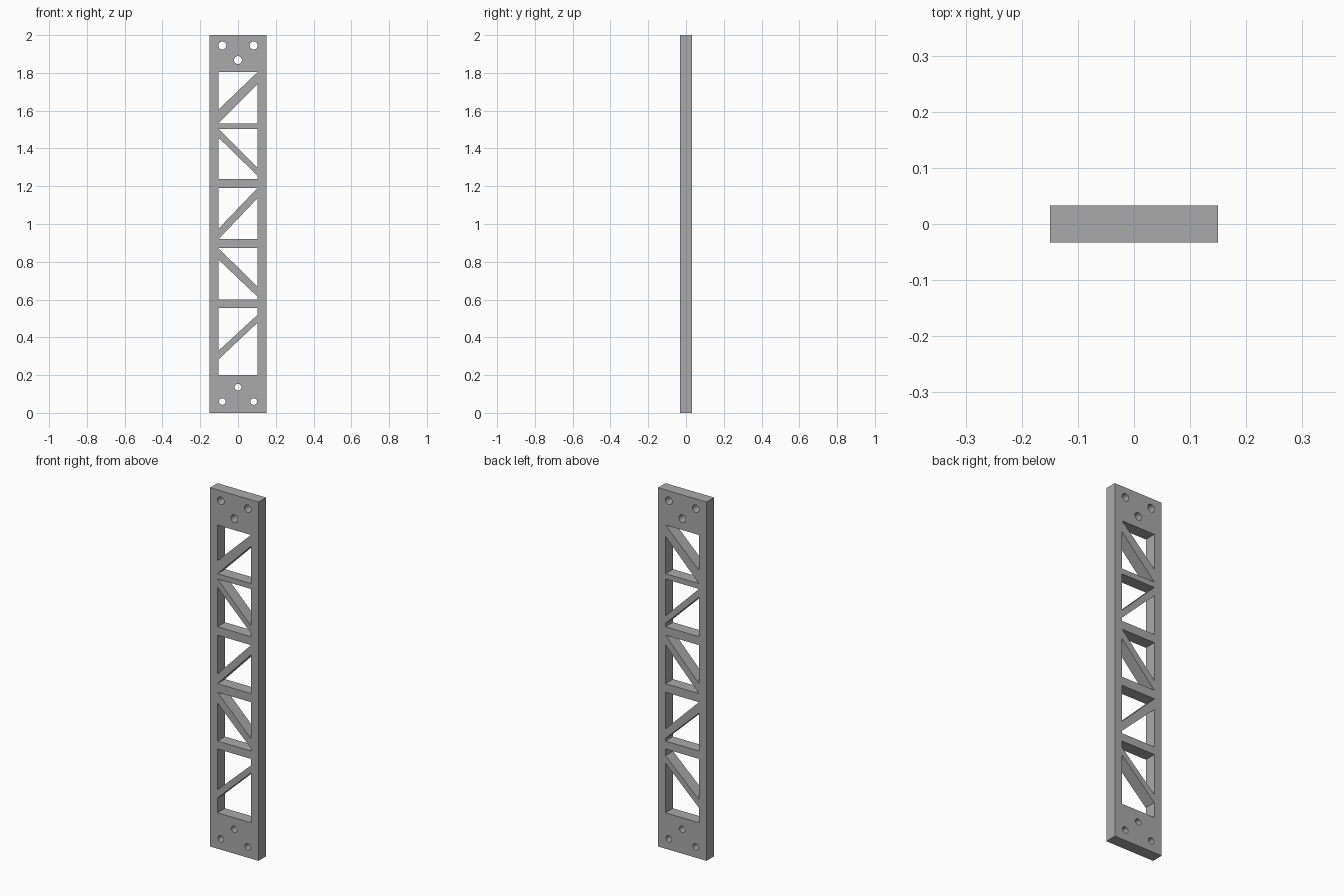
import bpy
import bmesh
from math import sin, cos, pi, radians

cube = bpy.data.objects.get("Cube")
if cube:
    bpy.data.objects.remove(cube, do_unlink=True)

HALF_WIDTH, HALF_DEPTH, HEIGHT = 0.15, 0.033, 2.0
W = 0.103  # half width of the truss windows

metal = bpy.data.materials.new("grey metal")
metal.use_nodes = True
grey = (0.4, 0.4, 0.4, 1)
metal.diffuse_color = grey
metal.node_tree.nodes["Principled BSDF"].inputs["Base Color"].default_value = grey

curve = bpy.data.curves.new("truss_plate", "CURVE")
curve.dimensions = "2D"
curve.fill_mode = "BOTH"
curve.extrude = HALF_DEPTH


def outline(points):
    spline = curve.splines.new("POLY")
    spline.points.add(len(points) - 1)
    for point, (x, z) in zip(spline.points, points):
        point.co = (x, z, 0, 1)
    spline.use_cyclic_u = True


def hole(x, z, r, sides=32):
    outline([(x + r * cos(2 * pi * i / sides), z + r * sin(2 * pi * i / sides))
             for i in range(sides)])


def opening(flat, left, right):
    """Opening between a level edge and a slanted edge; triangle if they meet."""
    points = [(-W, flat), (W, flat)]
    if abs(right - flat) > 0.001:
        points.append((W, right))
    if abs(left - flat) > 0.001:
        points.append((-W, left))
    outline(points)


# Outer edge of the plate
outline([(-HALF_WIDTH, 0), (HALF_WIDTH, 0), (HALF_WIDTH, HEIGHT), (-HALF_WIDTH, HEIGHT)])

# Bays: top, upper edge of the brace (left, right), lower edge (left, right), bottom
bays = [
    (1.804, 1.606, 1.804, 1.533, 1.741, 1.533),
    (1.503, 1.503, 1.298, 1.457, 1.256, 1.237),
    (1.190, 0.975, 1.190, 0.920, 1.136, 0.920),
    (0.872, 0.872, 0.668, 0.811, 0.615, 0.600),
    (0.556, 0.329, 0.519, 0.283, 0.477, 0.200),
]
for top, upper_l, upper_r, lower_l, lower_r, bottom in bays:
    opening(top, upper_l, upper_r)
    opening(bottom, lower_l, lower_r)

# Bolt holes at both ends
for z_pair, z_mid, r in ((1.945, 1.868, 0.021), (0.06, 0.136, 0.0175)):
    hole(-0.083, z_pair, r)
    hole(0.083, z_pair, r)
    hole(0, z_mid, r)

# Turn the filled outline into an upright mesh
source = bpy.data.objects.new("plate_outline", curve)
bpy.context.collection.objects.link(source)
bpy.context.view_layer.update()
mesh = bpy.data.meshes.new_from_object(source.evaluated_get(bpy.context.evaluated_depsgraph_get()))
bpy.data.objects.remove(source, do_unlink=True)

bm = bmesh.new()
bm.from_mesh(mesh)
bmesh.ops.remove_doubles(bm, verts=bm.verts, dist=0.0001)
for v in bm.verts:
    x, y, z = v.co
    v.co = (x, -z, y)
bmesh.ops.recalc_face_normals(bm, faces=bm.faces)
bm.to_mesh(mesh)
bm.free()

mesh.materials.clear()
mesh.materials.append(metal)
plate = bpy.data.objects.new("truss_plate", mesh)
bpy.context.collection.objects.link(plate)
bpy.context.view_layer.objects.active = plate
plate.select_set(True)
bpy.ops.object.shade_smooth_by_angle(angle=radians(30))
